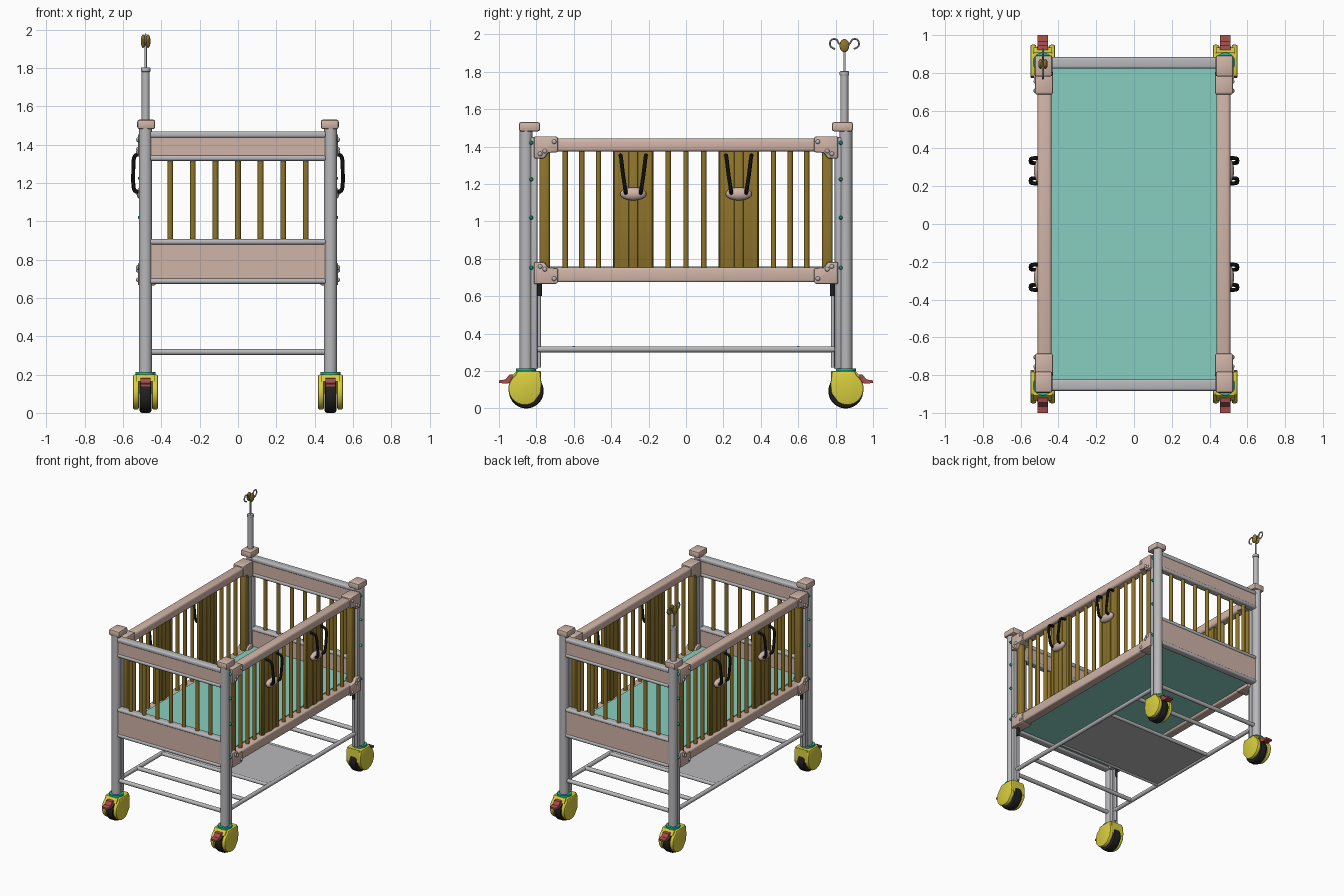
import bpy, bmesh, math
from mathutils import Vector, Matrix

if "Cube" in bpy.data.objects:
    bpy.data.objects.remove(bpy.data.objects["Cube"])


def material(name, rgb):
    m = bpy.data.materials.new(name)
    lin = [((c / 255 + 0.055) / 1.055) ** 2.4 if c > 10 else c / 255 / 12.92 for c in rgb]
    m.diffuse_color = (*lin, 1)
    m.use_nodes = True
    m.node_tree.nodes["Principled BSDF"].inputs["Base Color"].default_value = m.diffuse_color
    return m


GREY = material("silver grey", (184, 184, 187))
PINK = material("pale pink beige", (208, 180, 167))
OLIVE = material("olive brown", (143, 117, 44))
TEAL = material("mattress teal", (135, 207, 193))
GREEN = material("bright green", (25, 185, 150))
YELLOW = material("yellow", (216, 206, 62))
BLACK = material("black", (32, 32, 33))
RED = material("dull red", (165, 78, 75))


def finish(name, bm, mat, bevel=0, segs=2):
    bmesh.ops.recalc_face_normals(bm, faces=bm.faces)
    if bevel:
        sharp = [e for e in bm.edges if e.calc_face_angle(0) > 0.6]
        bmesh.ops.bevel(bm, geom=sharp, offset=bevel, segments=segs, profile=0.5, affect='EDGES')
    me = bpy.data.meshes.new(name)
    bm.to_mesh(me)
    bm.free()
    return add(name, me, mat)


def add(name, me, mat):
    me.materials.clear()
    me.materials.append(mat)
    for p in me.polygons:
        p.use_smooth = True
    me.set_sharp_from_angle(angle=math.radians(35))
    ob = bpy.data.objects.new(name, me)
    bpy.context.collection.objects.link(ob)
    return ob


def box(name, c, size, mat, bevel=0, segs=2):
    bm = bmesh.new()
    bmesh.ops.create_cube(bm, size=1, matrix=Matrix.Translation(c) @ Matrix.Diagonal((*size, 1)))
    return finish(name, bm, mat, bevel, segs)


def rod(name, a, b, r, mat, r2=None, n=24, bevel=0):
    a, b = Vector(a), Vector(b)
    d = b - a
    bm = bmesh.new()
    bmesh.ops.create_cone(bm, cap_ends=True, segments=n, radius1=r, radius2=r if r2 is None else r2,
                          depth=d.length, matrix=Matrix.Translation((a + b) / 2) @
                          d.to_track_quat('Z', 'Y').to_matrix().to_4x4())
    return finish(name, bm, mat, bevel)


def ball(name, c, size, mat):
    bm = bmesh.new()
    bmesh.ops.create_uvsphere(bm, u_segments=20, v_segments=12, radius=1,
                              matrix=Matrix.Translation(c) @ Matrix.Diagonal((*size, 1)))
    return finish(name, bm, mat)


def prism(name, yz, x0, x1, mat, bevel=0):
    """Extrude a y-z outline along x."""
    bm = bmesh.new()
    f = bm.faces.new([bm.verts.new((x0, y, z)) for y, z in yz])
    ext = bmesh.ops.extrude_face_region(bm, geom=[f])
    bmesh.ops.translate(bm, vec=(x1 - x0, 0, 0),
                        verts=[v for v in ext['geom'] if isinstance(v, bmesh.types.BMVert)])
    return finish(name, bm, mat, bevel)


def wire(name, pts, r, mat):
    cu = bpy.data.curves.new(name, 'CURVE')
    cu.dimensions = '3D'
    cu.bevel_depth, cu.bevel_resolution, cu.use_fill_caps = r, 3, True
    sp = cu.splines.new('NURBS')
    sp.points.add(len(pts) - 1)
    for p, co in zip(sp.points, pts):
        p.co = (*co, 1)
    sp.use_endpoint_u, sp.order_u, sp.resolution_u = True, 3, 6
    tmp = bpy.data.objects.new(name + "_curve", cu)
    me = bpy.data.meshes.new_from_object(tmp)
    bpy.data.objects.remove(tmp)
    return add(name, me, mat)


PX, PY = 0.483, 0.855

# corner posts, castors and brackets
for sx in (-1, 1):
    for sy in (-1, 1):
        x, y = sx * PX, sy * PY
        rod("corner_post", (x, y, 0.21), (x, y, 1.49), 0.034, GREY, n=32)
        box("post_cap", (sx * 0.479, sy * 0.837, 1.506), (0.094, 0.113, 0.05), PINK, 0.012)
        box("guide_channel", (sx * 0.482, sy * 0.812, 0.83), (0.05, 0.036, 1.24), GREY, 0.005)
        rod("guide_rod", (sx * 0.475, sy * 0.785, 0.22), (sx * 0.475, sy * 0.785, 0.72), 0.009, GREY, n=12)
        rod("guide_stop", (sx * 0.48, sy * 0.781, 0.60), (sx * 0.48, sy * 0.781, 0.67), 0.012, BLACK, n=12)
        for z in (1.42, 1.225, 1.02, 0.752):
            rod("guide_stud", (sx * 0.5, sy * 0.828, z), (sx * 0.522, sy * 0.828, z), 0.014, GREEN, 0.006, 12)

        # bevelled rail corner brackets, upper and lower, with bolts
        prof = [(0.685, 0.055), (0.7, 0.059), (0.813, 0.059), (0.813, -0.059), (0.757, -0.059),
                (0.738, -0.03), (0.685, -0.026)]
        for zc, fz in ((1.396, 1), (0.724, -1)):
            prism("rail_bracket", [(sy * a, zc + fz * b) for a, b in prof],
                  sx * 0.43, sx * 0.523, PINK, 0.008)
            for by, bz in ((0.705, 0.03), (0.78, -0.035), (0.755, 0.0 - 0.02)):
                ball("bracket_bolt", (sx * 0.523, sy * by, zc + fz * bz), (0.009, 0.012, 0.012), GREY)

        # castor: wheel, cheeks, hood, collar and brake pedal
        cy = sy * 0.862
        rod("castor_wheel", (x - 0.031, cy - sy * 0.008, 0.093), (x + 0.031, cy - sy * 0.008, 0.093),
            0.093, BLACK, n=40, bevel=0.012)
        cheek = [(cy + sy * 0.088 * math.cos(t), 0.105 + 0.088 * math.sin(t))
                 for t in [math.radians(a) for a in range(-125, 56, 15)]]
        cheek += [(cy + sy * 0.04, 0.2), (cy - sy * 0.082, 0.2), (cy - sy * 0.09, 0.13),
                  (cy - sy * 0.085, 0.08)]
        for k in (-1, 1):
            prism("castor_cheek", cheek, x + k * 0.034, x + k * 0.066, YELLOW, 0.01)
        hood = [(cy - sy * 0.09, 0.1), (cy - sy * 0.086, 0.2), (cy + sy * 0.045, 0.2),
                (cy + sy * 0.072, 0.165), (cy - sy * 0.06, 0.165), (cy - sy * 0.08, 0.1)]
        prism("castor_hood", hood, x - 0.05, x + 0.05, YELLOW)
        rod("castor_collar", (x, y, 0.192), (x, y, 0.214), 0.053, GREEN, n=32)
        pedal = [(0.9, 0.185), (0.945, 0.18), (0.965, 0.155), (1.0, 0.15), (1.0, 0.136),
                 (0.955, 0.132), (0.93, 0.145), (0.9, 0.14)]
        prism("brake_pedal", [(sy * a, b) for a, b in pedal], x - 0.027, x + 0.027, RED)

# head and foot ends
for sy in (-1, 1):
    y = sy * 0.853
    for z, h in ((1.453, 0.034), (1.33, 0.028), (0.893, 0.028), (0.688, 0.028)):
        box("end_rail", (0, y, z), (0.92, 0.06, h), GREY, 0.0125, 4)
    box("upper_end_panel", (0, y, 1.391), (0.91, 0.044, 0.112), PINK)
    box("lower_end_panel", (0, y, 0.79), (0.91, 0.044, 0.182), PINK)
    for i in range(-3, 4):
        rod("end_bar", (i * 0.118, y, 0.9), (i * 0.118, y, 1.325), 0.015, OLIVE, n=16)
    rod("lower_end_tube", (-PX, y, 0.318), (PX, y, 0.318), 0.016, GREY)
    rod("lower_cross_tube", (-0.475, sy * 0.6, 0.318), (0.475, sy * 0.6, 0.318), 0.016, GREY)
    rod("shelf_edge_tube", (-0.475, sy * 0.29, 0.316), (0.475, sy * 0.29, 0.316), 0.014, GREY)

# drop sides
for sx in (-1, 1):
    x = sx * 0.473
    box("side_top_rail", (x, 0, 1.408), (0.074, 1.6, 0.07), PINK, 0.016, 3)
    box("side_bottom_rail", (x, 0, 0.714), (0.074, 1.6, 0.078), PINK, 0.012, 3)
    rod("lower_side_tube", (sx * 0.478, -0.83, 0.316), (sx * 0.478, 0.83, 0.316), 0.016, GREY)
    for y in (-0.645, -0.557, -0.468, -0.095, 0, 0.095, 0.468, 0.557, 0.645):
        rod("side_bar", (x, y, 0.74), (x, y, 1.39), 0.0145, OLIVE, n=16)
    for sy in (-1, 1):
        box("side_end_stile", (x, sy * 0.756, 1.06), (0.05, 0.056, 0.66), OLIVE, 0.015, 3)
        # latch boards with raised ribs, strap handles
        c = sy * 0.282
        box("latch_board", (x, c, 1.06), (0.022, 0.215, 0.66), OLIVE, 0.004)
        for dy, w in ((-0.088, 0.03), (0, 0.05), (0.088, 0.03)):
            box("latch_board_rib", (x, c + dy, 1.06), (0.036, w, 0.65), OLIVE, 0.006)
        ball("handle_plate", (sx * 0.5, c, 1.147), (0.03, 0.07, 0.035), PINK)
        for k in (-1, 1):
            wire("strap_handle", [(sx * 0.495, c + k * 0.068, 1.352), (sx * 0.53, c + k * 0.067, 1.352),
                                  (sx * 0.546, c + k * 0.064, 1.33), (sx * 0.547, c + k * 0.055, 1.25),
                                  (sx * 0.547, c + k * 0.043, 1.175), (sx * 0.535, c + k * 0.04, 1.152),
                                  (sx * 0.5, c + k * 0.039, 1.148)], 0.0105, BLACK)

# mattress board and lower shelf
box("mattress_board", (0, 0, 0.725), (0.885, 1.65, 0.068), TEAL)
box("lower_shelf", (0, 0, 0.318), (0.94, 0.58, 0.014), GREY)

# drip pole with twin hooks on the back left post
hx, hy = -0.482, 0.847
rod("drip_pole", (hx, hy, 1.5), (hx, hy, 1.785), 0.021, GREY)
rod("drip_pole_collar", (hx, hy, 1.78), (hx, hy, 1.803), 0.025, GREY, bevel=0.004)
rod("drip_pole_rod", (hx, hy, 1.8), (hx, hy, 1.93), 0.006, GREY, n=12)
for k in (-1, 1):
    ball("hook_grip", (hx + k * 0.013, hy, 1.94), (0.012, 0.026, 0.035), OLIVE)
    wire("drip_hook", [(hx, hy, 1.94), (hx, hy + k * 0.03, 1.945), (hx, hy + k * 0.04, 1.976),
                       (hx, hy + k * 0.075, 1.974), (hx, hy + k * 0.08, 1.93),
                       (hx, hy + k * 0.05, 1.922)], 0.005, GREY)
